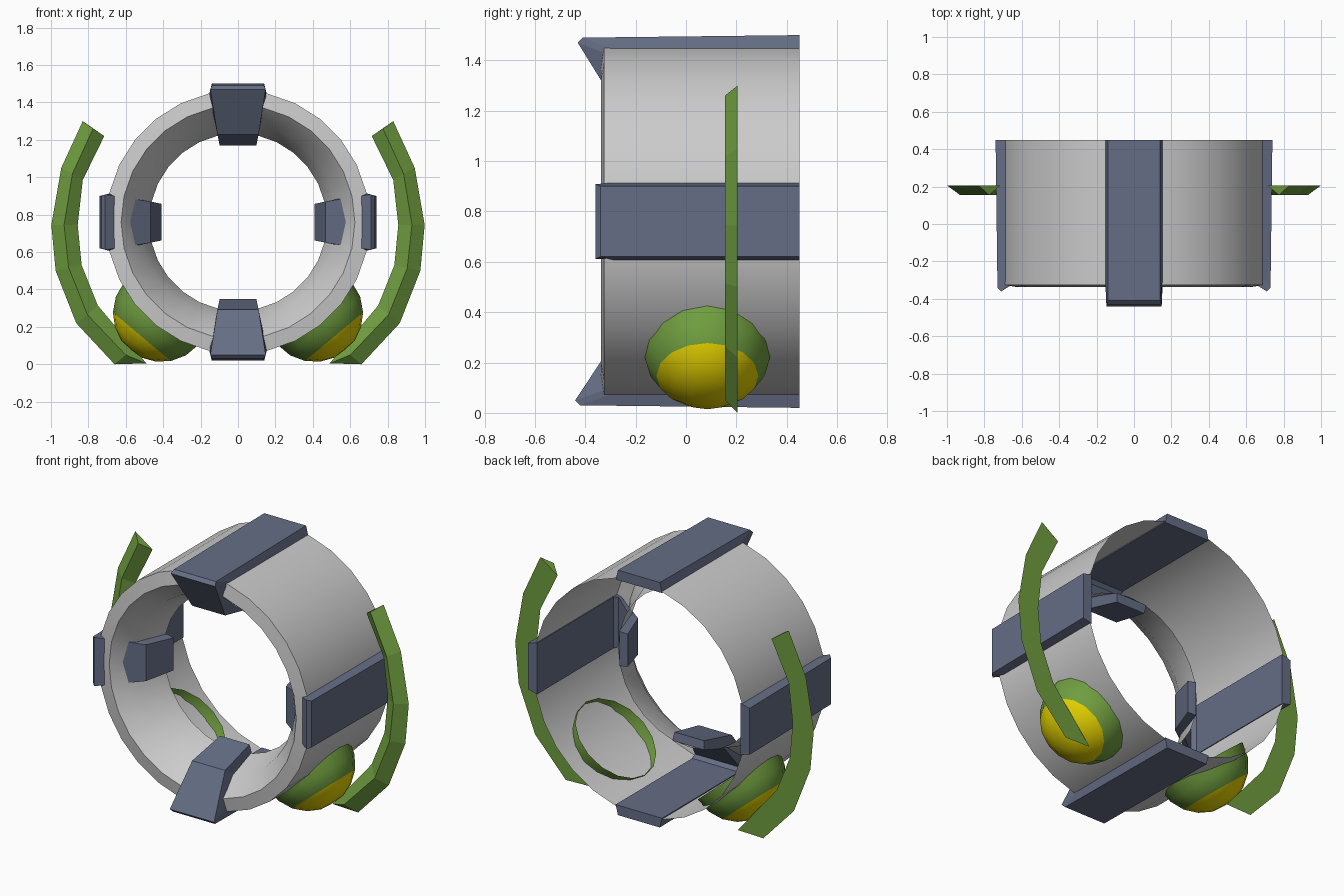
import bpy, math
from mathutils import Matrix, Vector

if "Cube" in bpy.data.objects:
    bpy.data.objects.remove(bpy.data.objects["Cube"])

CZ = 0.76  # height of the ring axis


def material(name, rgb):
    m = bpy.data.materials.new(name)
    m.diffuse_color = (*rgb, 1)
    m.use_nodes = True
    m.node_tree.nodes["Principled BSDF"].inputs["Base Color"].default_value = m.diffuse_color
    return m


GREEN = material("green", (0.16, 0.34, 0.05))
YELLOW = material("yellow", (0.75, 0.62, 0.0))
SLATE = material("slate", (0.13, 0.155, 0.235))


def make(name, verts, faces, mats=(), smooth=None):
    me = bpy.data.meshes.new(name)
    me.from_pydata([tuple(v) for v in verts], [], faces)
    ob = bpy.data.objects.new(name, me)
    bpy.context.collection.objects.link(ob)
    for m in mats:
        me.materials.append(m)
    bpy.ops.object.select_all(action='DESELECT')
    ob.select_set(True)
    bpy.context.view_layer.objects.active = ob
    bpy.ops.object.mode_set(mode='EDIT')
    bpy.ops.mesh.select_all(action='SELECT')
    bpy.ops.mesh.normals_make_consistent(inside=False)
    bpy.ops.object.mode_set(mode='OBJECT')
    if smooth:
        bpy.ops.object.shade_smooth_by_angle(angle=math.radians(smooth))
    return ob


def loft(name, sections, mats, caps=True, smooth=None):
    """Joins closed cross-sections into a skin."""
    n = len(sections[0])
    verts = [v for s in sections for v in s]
    faces = [(k * n + i, k * n + (i + 1) % n, (k + 1) * n + (i + 1) % n, (k + 1) * n + i)
             for k in range(len(sections) - 1) for i in range(n)]
    if caps:
        faces += [tuple(range(n)), tuple(range(len(verts) - n, len(verts)))]
    return make(name, verts, faces, mats, smooth)


def circle(r, y, n):
    return [(r * math.cos(2 * math.pi * i / n), y, CZ + r * math.sin(2 * math.pi * i / n))
            for i in range(n)]


# ring shell: outer wall, front rim, funnel and inner lip (open at the back)
profile = [(0.705, 0.45), (0.705, -0.325), (0.625, -0.337), (0.53, -0.22), (0.475, -0.03)]
loft("ring_shell", [circle(r, y, 28) for r, y in profile], (), caps=False, smooth=25)


# four clamps: strip along the ring, folded over the front rim
def clamp(name, angle, front):
    # outer radius, y, half width, inner radius, y, half width
    stations = [(0.74, 0.45, 0.14, 0.68, 0.45, 0.155),
                (0.73, front + 0.02, 0.14, 0.68, -0.28, 0.155),
                (0.71, front, 0.148, 0.66, -0.30, 0.15),
                (0.468, max(front + 0.15, -0.28), 0.11, 0.52, -0.20, 0.12),
                (0.41, -0.03, 0.098, 0.46, -0.02, 0.105)]
    rot = Matrix.Rotation(math.radians(angle), 3, 'Y')
    secs = []
    for ro, yo, wo, ri, yi, wi in stations:
        pts = [(-wo, yo, ro), (wo, yo, ro), (wi, yi, ri), (-wi, yi, ri)]
        secs.append([rot @ Vector(p) + Vector((0, 0, CZ)) for p in pts])
    loft(name, secs, [SLATE])


clamp("top_clamp", 0, -0.43)
clamp("bottom_clamp", 180, -0.44)
clamp("right_clamp", 90, -0.36)
clamp("left_clamp", 270, -0.36)

# curved side fins: outer edge, front ridge, inner edge
fin = [((0.83, 1.30), (0.775, 1.26), (0.715, 1.22)),
       ((0.945, 1.05), (0.885, 1.02), (0.83, 0.985)),
       ((0.998, 0.745), (0.93, 0.745), (0.857, 0.745)),
       ((0.975, 0.50), (0.905, 0.515), (0.836, 0.53)),
       ((0.865, 0.22), (0.805, 0.265), (0.75, 0.315)),
       ((0.66, 0.0), (0.60, 0.05), (0.49, 0.005))]

# open half-ball pods with a yellow cap
R, N = 0.26, 16
for side, s in (("right", 1), ("left", -1)):
    loft(side + "_fin", [[(s * p[0], y, p[1]) for p, y in zip(row, (0.205, 0.155, 0.205))]
                         for row in fin], [GREEN])

    axis = Vector((s * math.cos(math.radians(50)), 0, -math.sin(math.radians(50))))
    across = Vector((axis.z, 0, -axis.x))
    base = Vector((0, 0.085, CZ)) + axis * 0.636
    lats = [0, 20, 39, 57, 74]
    verts = [base + axis * R * math.sin(math.radians(a))
             + (across * math.cos(t) + Vector((0, math.sin(t), 0))) * R * math.cos(math.radians(a))
             for a in lats for t in (2 * math.pi * i / N for i in range(N))]
    verts.append(base + axis * R * 0.98)
    faces = [(k * N + i, k * N + (i + 1) % N, (k + 1) * N + (i + 1) % N, (k + 1) * N + i)
             for k in range(len(lats) - 1) for i in range(N)]
    last = (len(lats) - 1) * N
    faces += [(last + i, last + (i + 1) % N, len(verts) - 1) for i in range(N)]
    pod = make(side + "_pod", verts, faces, [GREEN, YELLOW], smooth=35)
    for p in pod.data.polygons:
        if (p.center - base).dot(axis) > R * math.sin(math.radians(39)):
            p.material_index = 1
